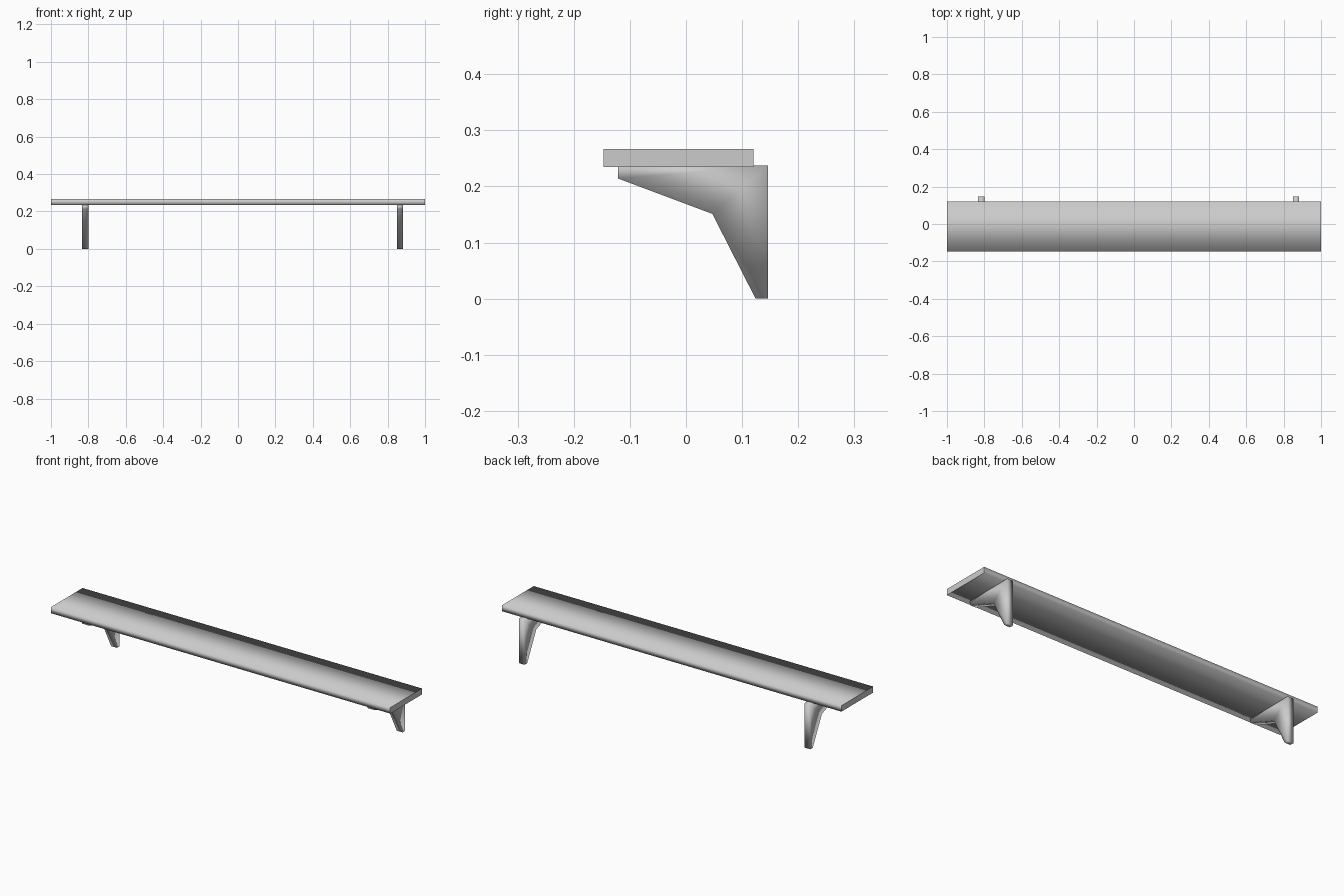
import bpy
import bmesh

default = bpy.data.objects.get("Cube")
if default:
    bpy.data.objects.remove(default, do_unlink=True)

grey = bpy.data.materials.new("plain grey")
grey.use_nodes = True
colour = (0.6, 0.6, 0.6, 1)
grey.diffuse_color = colour
grey.node_tree.nodes["Principled BSDF"].inputs["Base Color"].default_value = colour


def extrude_profile(name, profile, x0, x1, sharp_ends=False):
    """Sweep a (y, z) profile along x into a smooth-shaded solid."""
    bm = bmesh.new()
    face = bm.faces.new([bm.verts.new((x0, y, z)) for y, z in profile])
    swept = bmesh.ops.extrude_face_region(bm, geom=[face])["geom"]
    moved = [v for v in swept if isinstance(v, bmesh.types.BMVert)]
    bmesh.ops.translate(bm, verts=moved, vec=(x1 - x0, 0, 0))
    bmesh.ops.recalc_face_normals(bm, faces=bm.faces)
    for f in bm.faces:
        f.smooth = True
        if sharp_ends and abs(f.normal.x) > 0.9:
            for e in f.edges:
                e.smooth = False
    mesh = bpy.data.meshes.new(name)
    bm.to_mesh(mesh)
    bm.free()
    mesh.materials.append(grey)
    obj = bpy.data.objects.new(name, mesh)
    bpy.context.collection.objects.link(obj)
    return obj


# Long shelf board: soft along its length, crisp at both ends
board = [(-0.147, 0.235), (0.12, 0.235), (0.12, 0.267), (-0.147, 0.267)]
extrude_profile("shelf_board", board, -1, 1, sharp_ends=True)

# Two tapered angle brackets that reach slightly behind the board
bracket = [(-0.121, 0.236), (-0.121, 0.214), (0.047, 0.151),
           (0.124, 0.0), (0.146, 0.0), (0.146, 0.237)]
for side, x in (("right", -0.817), ("left", 0.866)):
    extrude_profile(f"{side}_bracket", bracket, x - 0.017, x + 0.017)
